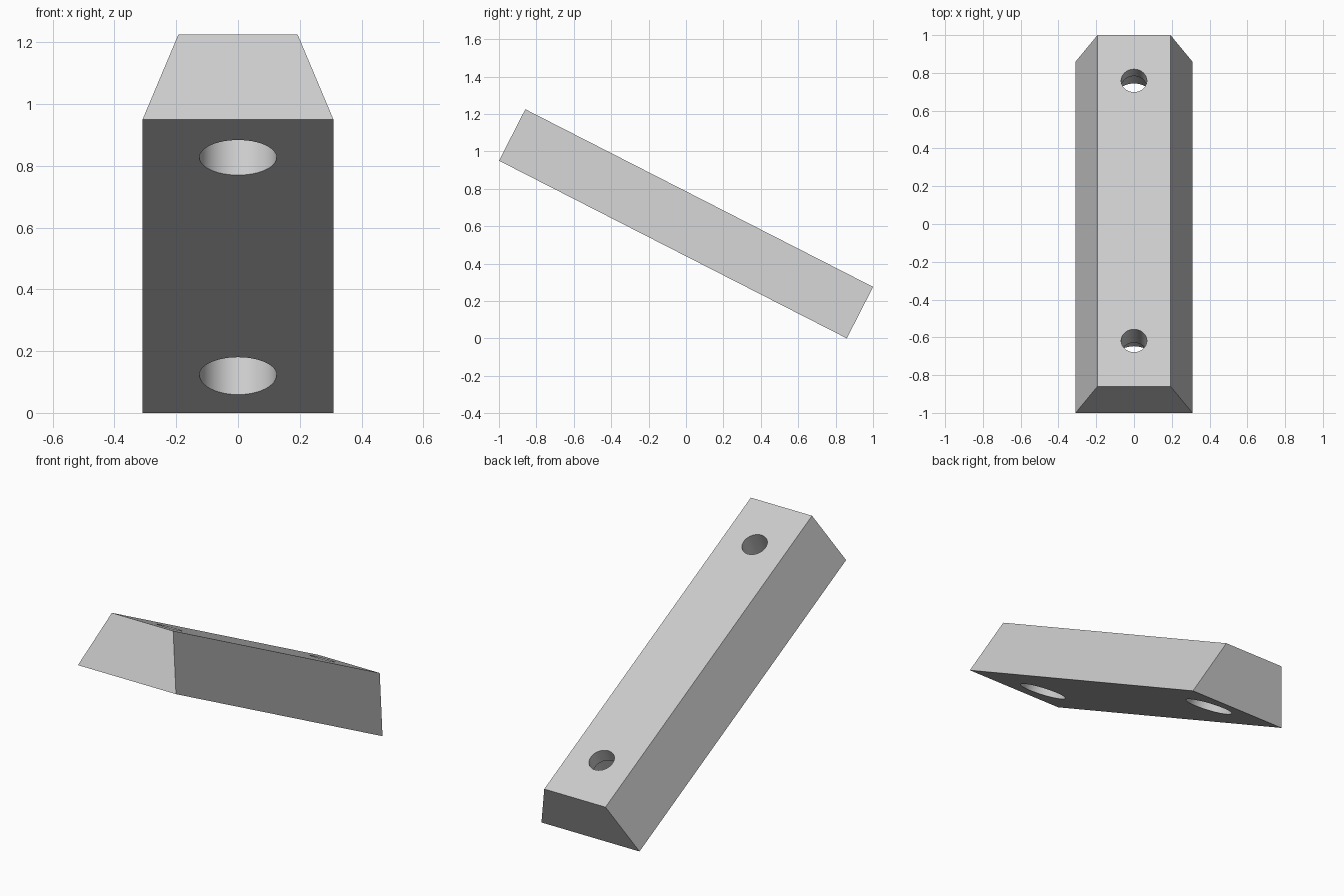
import bpy, bmesh, math
from mathutils import Matrix, Vector

cube = bpy.data.objects.get("Cube")
if cube:
    bpy.data.objects.remove(cube, do_unlink=True)

LENGTH, THICK = 2.088, 0.309
BOTTOM_HALF, TOP_HALF = 0.309, 0.193
TILT = math.atan2(0.95, 1.86)

grey = bpy.data.materials.new("light grey")
grey.use_nodes = True
grey.diffuse_color = (0.6, 0.6, 0.6, 1)
grey.node_tree.nodes["Principled BSDF"].inputs["Base Color"].default_value = (0.6, 0.6, 0.6, 1)


def add_object(name, bm):
    bmesh.ops.recalc_face_normals(bm, faces=bm.faces)
    mesh = bpy.data.meshes.new(name)
    bm.to_mesh(mesh)
    bm.free()
    mesh.materials.append(grey)
    obj = bpy.data.objects.new(name, mesh)
    bpy.context.collection.objects.link(obj)
    return obj


def make_cutter(y, radius, low, high, stretch=1.0):
    """Upright cylinder; its +y half may be stretched."""
    bm = bmesh.new()
    bmesh.ops.create_cone(bm, cap_ends=True, segments=48, radius1=radius,
                          radius2=radius, depth=high - low)
    for v in bm.verts:
        if v.co.y > 0:
            v.co.y *= stretch
        v.co += Vector((0, y, (low + high) / 2))
    cutter = add_object("hole_cutter", bm)
    cutter.hide_render = True
    return cutter


# Bar: trapezoid section extruded along its length
bm = bmesh.new()
section = [(-BOTTOM_HALF, 0), (BOTTOM_HALF, 0), (TOP_HALF, THICK), (-TOP_HALF, THICK)]
face = bm.faces.new([bm.verts.new((x, -LENGTH / 2, z)) for x, z in section])
extruded = bmesh.ops.extrude_face_region(bm, geom=[face])["geom"]
bmesh.ops.translate(bm, vec=(0, LENGTH, 0),
                    verts=[g for g in extruded if isinstance(g, bmesh.types.BMVert)])
bar = add_object("tilted_bar", bm)

# Screw holes: narrow through the top, wide counterbore from below
cutters = []
for y, depth, stretch in ((-0.773, 0.155, 1.0), (0.773, 0.08, 1.13)):
    cutters.append(make_cutter(y, 0.068, THICK - depth - 0.02, THICK + 0.1))
    cutters.append(make_cutter(y, 0.125, -0.1, THICK - depth, stretch))

bpy.ops.object.select_all(action='DESELECT')
bpy.context.view_layer.objects.active = bar
bar.select_set(True)
for cutter in cutters:
    mod = bar.modifiers.new("hole", 'BOOLEAN')
    mod.operation = 'DIFFERENCE'
    mod.solver = 'EXACT'
    mod.object = cutter
    bpy.ops.object.modifier_apply(modifier=mod.name)
    bpy.data.objects.remove(cutter, do_unlink=True)

# Tilt the bar so its back lower edge rests on the ground
bar.data.transform(Matrix.Translation((0, -0.07, 0.475)) @ Matrix.Rotation(-TILT, 4, 'X'))
bpy.ops.object.shade_smooth_by_angle(angle=math.radians(30))
